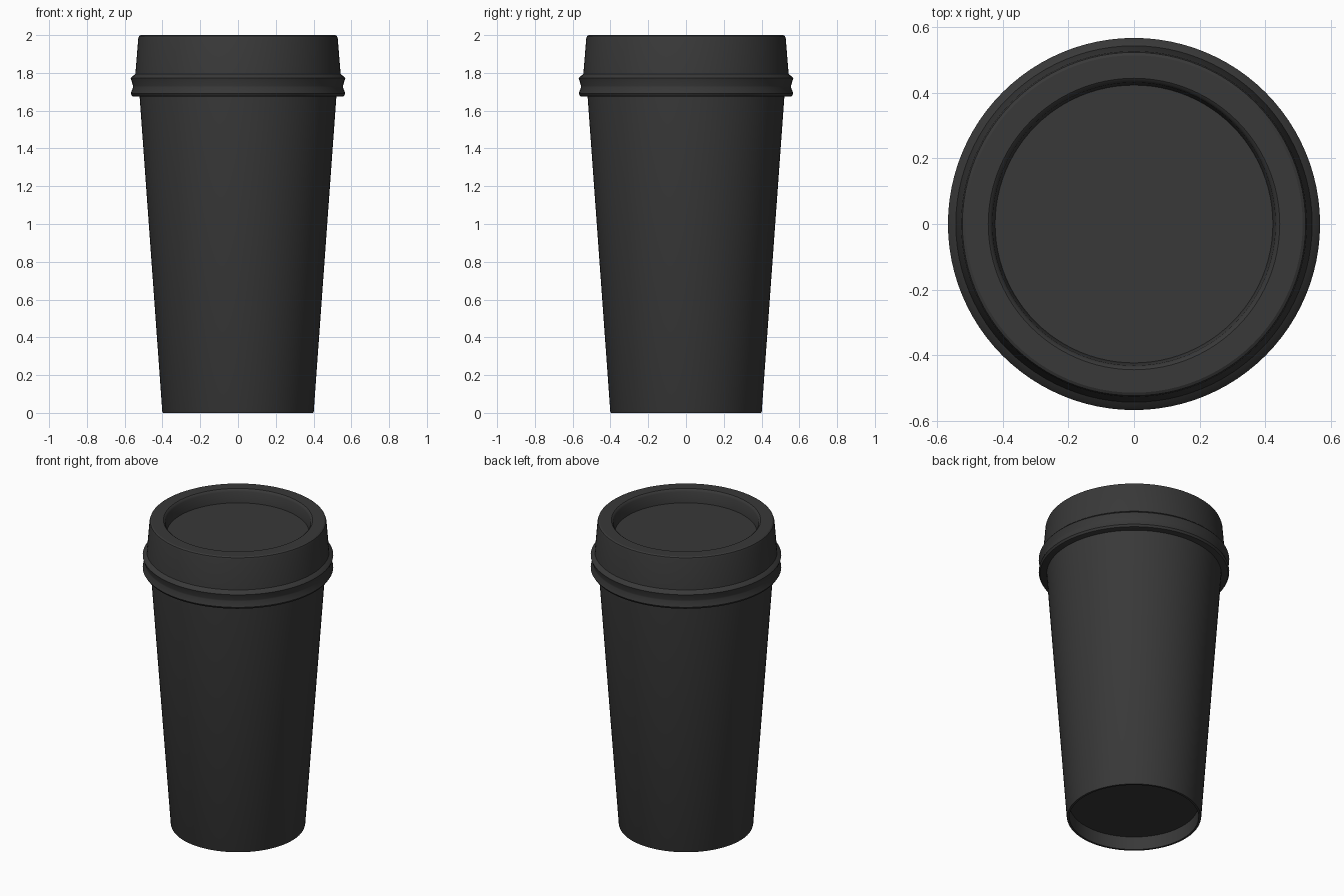
import bpy, bmesh, math

if "Cube" in bpy.data.objects:
    bpy.data.objects.remove(bpy.data.objects["Cube"])

SEGMENTS = 96

plastic = bpy.data.materials.new("charcoal black")
plastic.diffuse_color = (0.04, 0.04, 0.04, 1)
plastic.use_nodes = True
plastic.node_tree.nodes["Principled BSDF"].inputs["Base Color"].default_value = plastic.diffuse_color


def lathe(name, profile):
    """Spin a list of (radius, z) points about z; ends on the axis close the shape."""
    bm = bmesh.new()
    verts = [bm.verts.new((r, 0, z)) for r, z in profile]
    edges = [bm.edges.new(pair) for pair in zip(verts, verts[1:])]
    bmesh.ops.spin(bm, geom=verts + edges, cent=(0, 0, 0), axis=(0, 0, 1),
                   angle=math.tau, steps=SEGMENTS, use_duplicate=False)
    bmesh.ops.remove_doubles(bm, verts=bm.verts, dist=0.0002)
    bmesh.ops.recalc_face_normals(bm, faces=bm.faces)
    mesh = bpy.data.meshes.new(name)
    bm.to_mesh(mesh)
    bm.free()
    mesh.materials.append(plastic)
    obj = bpy.data.objects.new(name, mesh)
    bpy.context.collection.objects.link(obj)
    bpy.ops.object.select_all(action='DESELECT')
    obj.select_set(True)
    bpy.context.view_layer.objects.active = obj
    bpy.ops.object.shade_smooth_by_angle(angle=math.radians(25))
    return obj


# Tapered cup with a recessed underside and a thin foot rim
lathe("cup_body", [
    (0, 0.085), (0.383, 0.085), (0.385, 0.0), (0.398, 0.0), (0.401, 0.008),
    (0.522, 1.69), (0.522, 1.72), (0, 1.72),
])

# Lid: grooved grip ring, sloping collar, rolled rim and sunken top
lathe("lid", [
    (0, 1.675), (0.555, 1.675), (0.560, 1.677), (0.568, 1.690),
    (0.556, 1.724), (0.556, 1.732), (0.568, 1.772), (0.562, 1.780),
    (0.544, 1.793), (0.543, 1.800), (0.528, 1.983), (0.524, 1.995),
    (0.515, 2.0), (0.445, 2.0), (0.438, 1.995), (0.432, 1.985),
    (0.424, 1.915), (0, 1.915),
])
